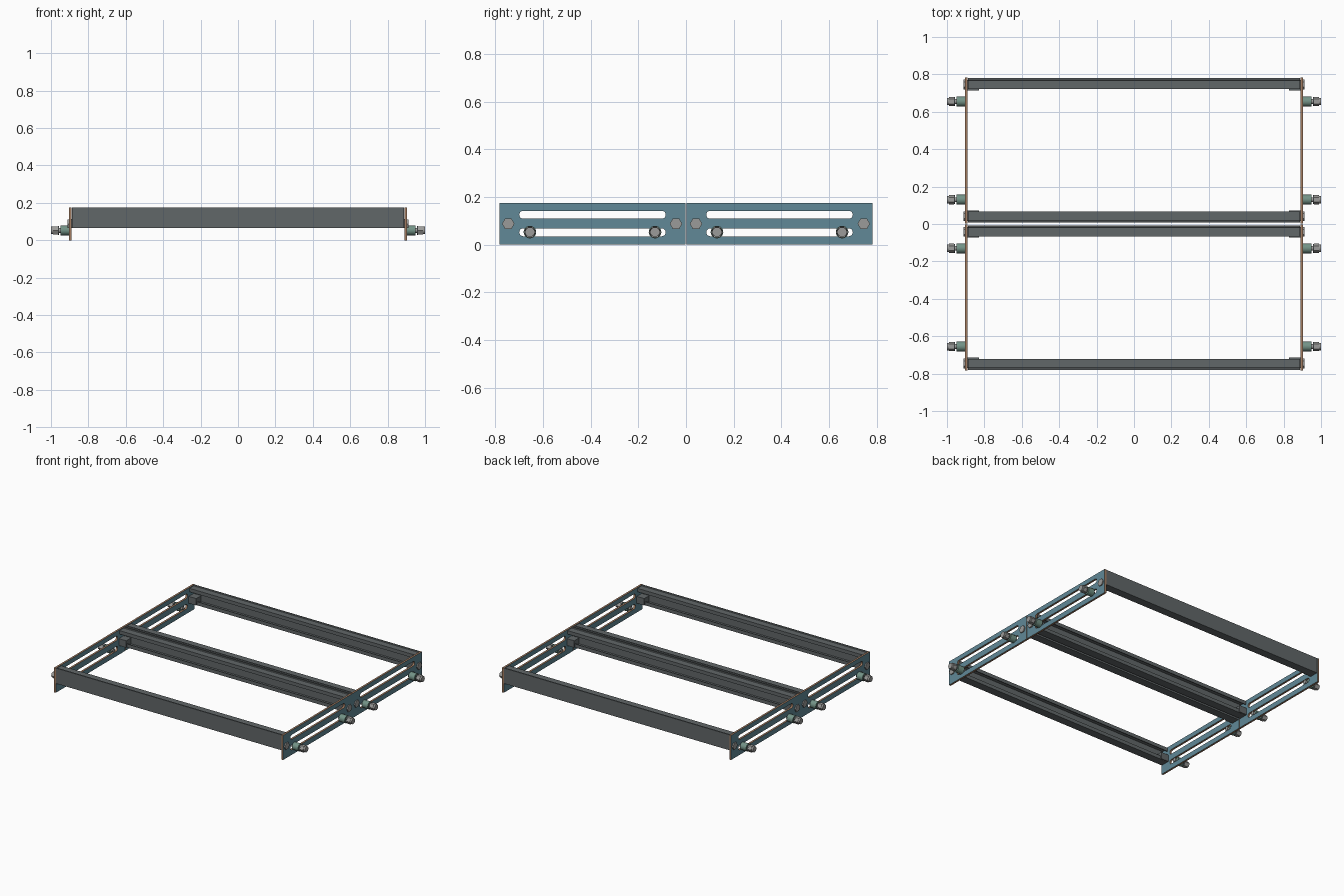
import bpy, bmesh, math
from mathutils import Matrix, Vector

if "Cube" in bpy.data.objects:
    bpy.data.objects.remove(bpy.data.objects["Cube"])


def material(name, color):
    m = bpy.data.materials.new(name)
    m.diffuse_color = (*color, 1)
    m.use_nodes = True
    m.node_tree.nodes["Principled BSDF"].inputs["Base Color"].default_value = m.diffuse_color
    return m


BLUE = material("blue_face", (0.12, 0.25, 0.31))
BROWN = material("brown_edge", (0.36, 0.20, 0.12))
GREEN = material("green_collar", (0.17, 0.29, 0.24))
STEEL = material("steel", (0.33, 0.33, 0.32))
DARK = material("dark_grey", (0.12, 0.135, 0.14))


def link(name, mesh, *mats):
    ob = bpy.data.objects.new(name, mesh)
    bpy.context.collection.objects.link(ob)
    for m in mats:
        mesh.materials.append(m)
    return ob


def from_bm(name, bm, mat):
    bmesh.ops.recalc_face_normals(bm, faces=bm.faces)
    mesh = bpy.data.meshes.new(name)
    bm.to_mesh(mesh)
    bm.free()
    return link(name, mesh, mat)


def rod(name, x0, x1, y, z, r, sides, mat):
    bm = bmesh.new()
    bmesh.ops.create_cone(bm, cap_ends=True, segments=sides, radius1=r, radius2=r,
                          depth=abs(x1 - x0),
                          matrix=Matrix.Translation(((x0 + x1) / 2, y, z))
                          @ Matrix.Rotation(math.pi / 2, 4, 'Y'))
    ob = from_bm(name, bm, mat)
    if sides > 8:
        for p in ob.data.polygons:
            p.use_smooth = len(p.vertices) == 4
        for e in ob.data.edges:
            a, b = (ob.data.vertices[i].co for i in e.vertices)
            e.use_edge_sharp = abs(a.x - b.x) < 1e-5
    return ob


def box(name, lo, hi, mat):
    bm = bmesh.new()
    lo, hi = Vector(lo), Vector(hi)
    size = hi - lo
    bmesh.ops.create_cube(bm, size=1, matrix=Matrix.Translation((lo + hi) / 2)
                          @ Matrix.Diagonal((abs(size.x), abs(size.y), abs(size.z), 1)))
    return from_bm(name, bm, mat)


def slot_outline(y0, y1, z, r, n=10):
    pts = []
    for cy, start in ((y1 - r, -math.pi / 2), (y0 + r, math.pi / 2)):
        for i in range(n + 1):
            a = start + math.pi * i / n
            pts.append((cy + r * math.cos(a), z + r * math.sin(a)))
    return pts


def side_plate(name, x, s):
    # filled flat outline with two long slots, given thickness
    cu = bpy.data.curves.new(name, 'CURVE')
    cu.dimensions = '2D'
    cu.fill_mode = 'BOTH'
    cu.extrude = 0.007
    loops = [[(0.002, 0), (0.782, 0), (0.782, 0.175), (0.002, 0.175)],
             slot_outline(0.085, 0.70, 0.126, 0.0165),
             slot_outline(0.085, 0.70, 0.052, 0.0165)]
    for pts in loops:
        sp = cu.splines.new('POLY')
        sp.points.add(len(pts) - 1)
        for p, (a, b) in zip(sp.points, pts):
            p.co = (a * s, b, 0, 1)
        sp.use_cyclic_u = True
    tmp = bpy.data.objects.new(name + "_outline", cu)
    bpy.context.collection.objects.link(tmp)
    dg = bpy.context.evaluated_depsgraph_get()
    mesh = bpy.data.meshes.new_from_object(tmp.evaluated_get(dg))
    bpy.data.objects.remove(tmp)
    mesh.transform(Matrix.Translation((x, 0, 0)) @ Matrix.Rotation(math.pi / 2, 4, 'Z')
                   @ Matrix.Rotation(math.pi / 2, 4, 'X'))
    mesh.materials.clear()
    ob = link(name, mesh, BLUE, BROWN)
    for p in mesh.polygons:
        p.use_smooth = False
        p.material_index = 0 if abs(p.normal.x) > 0.5 else 1
    return ob


# lipped channel: (distance inward from outer face, height)
CHANNEL = [(0, .065), (.058, .065), (.058, .09), (.052, .09), (.052, .072), (.009, .072),
           (.009, .162), (.052, .162), (.052, .145), (.058, .145), (.058, .17),
           (.012, .17), (.009, .175), (0, .175)]


def beam(name, y, inward):
    bm = bmesh.new()
    ends = [[bm.verts.new((x, y + inward * d, z)) for d, z in CHANNEL] for x in (-.888, .888)]
    n = len(CHANNEL)
    for i in range(n):
        j = (i + 1) % n
        bm.faces.new((ends[0][i], ends[0][j], ends[1][j], ends[1][i]))
    for e in ends:
        bm.faces.new(e)
    return from_bm(name, bm, DARK)


# two identical frames side by side, mirrored in y
for s, frame in ((-1, "front"), (1, "back")):
    for y, inward, pos in ((0.78, -1, "outer"), (0.008, 1, "inner")):
        beam(f"{frame}_{pos}_beam", s * y, s * inward)
        for sx, side in ((-1, "left"), (1, "right")):
            tag = f"{frame}_{pos}_{side}"
            # end block inside the channel and its bolt head
            box(tag + "_end_block", (sx * .83, s * (y + inward * .009), .066),
                (sx * .89, s * (y + inward * .065), .115), DARK)
            rod(tag + "_bolt_head", sx * .90, sx * .911, s * (y + inward * .034), .088, .026, 6, STEEL)
    for sx, side in ((-1, "left"), (1, "right")):
        side_plate(f"{frame}_{side}_plate", sx * .896, s)
        # pegs sitting in the lower slot
        for y, pos in ((.13, "inner"), (.655, "outer")):
            tag = f"{frame}_{pos}_{side}_peg"
            rod(tag + "_shaft", sx * .889, sx * .99, s * y, .053, .013, 20, STEEL)
            rod(tag + "_collar", sx * .903, sx * .95, s * y, .053, .0265, 24, GREEN)
            rod(tag + "_washer", sx * .956, sx * .963, s * y, .053, .024, 24, DARK)
            rod(tag + "_nut", sx * .963, sx * .988, s * y, .053, .025, 6, STEEL)
            rod(tag + "_tip", sx * .988, sx * 1.0, s * y, .053, .02, 20, STEEL)
